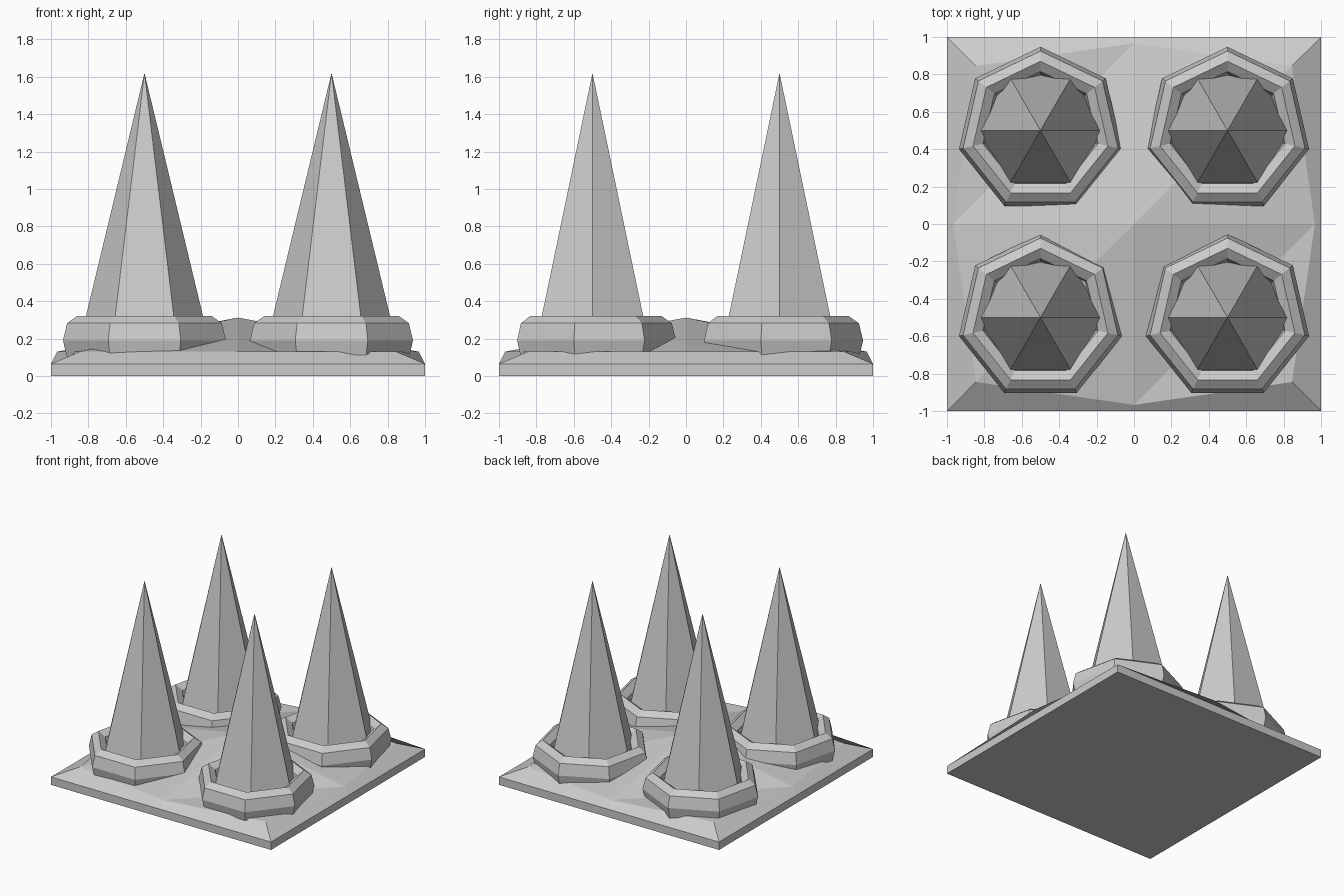
import bpy, bmesh
from math import pi, sin, cos

if "Cube" in bpy.data.objects:
    bpy.data.objects.remove(bpy.data.objects["Cube"])


def make_object(name, bm):
    bmesh.ops.recalc_face_normals(bm, faces=bm.faces)
    mesh = bpy.data.meshes.new(name)
    bm.to_mesh(mesh)
    bm.free()
    obj = bpy.data.objects.new(name, mesh)
    bpy.context.collection.objects.link(obj)
    return obj


# Ground slab: square plinth, sloped rim and a low mound rising to the centre
def ground_slab():
    bm = bmesh.new()
    dirs = [(1, 0), (1, 1), (0, 1), (-1, 1), (-1, 0), (-1, -1), (0, -1), (1, -1)]

    def loop(mid, corner, z):
        return [bm.verts.new((x * (corner if x and y else mid),
                              y * (corner if x and y else mid), z)) for x, y in dirs]

    bottom, edge, rim = loop(1, 1, 0), loop(1, 1, 0.065), loop(0.967, 0.845, 0.13)
    for lower, upper in ((bottom, edge), (edge, rim)):
        for i in range(8):
            j = (i + 1) % 8
            bm.faces.new((lower[i], lower[j], upper[j], upper[i]))
    bm.faces.new(bottom[::-1])
    peak = bm.verts.new((0, 0, 0.312))
    for i in range(0, 8, 2):
        a, b, c = rim[i], rim[i + 1], rim[(i + 2) % 8]
        # all four quarters fold along the same diagonal direction
        if i in (0, 4):
            bm.faces.new((peak, a, b))
            bm.faces.new((peak, b, c))
        else:
            bm.faces.new((peak, a, c))
            bm.faces.new((a, b, c))
    make_object("ground_slab", bm)


# Seven-sided collar with an upright octagonal cross-section
def collar(x, y, name):
    bm = bmesh.new()
    loops = []
    for i in range(7):
        a = pi / 2 + i * 2 * pi / 7
        loop = []
        for k in range(8):
            t = k * pi / 4
            r = 0.37 + 0.077 * cos(t)
            loop.append(bm.verts.new((x + r * cos(a), y + r * sin(a), 0.19 + 0.13 * sin(t))))
        loops.append(loop)
    for i in range(7):
        p, q = loops[i], loops[(i + 1) % 7]
        for k in range(8):
            m = (k + 1) % 8
            bm.faces.new((p[k], q[k], q[m], p[m]))
    make_object(name, bm)


# Six-sided spike, its foot sunk into the slab
def spike(x, y, name):
    bm = bmesh.new()
    foot = [bm.verts.new((x + 0.366 * cos(i * pi / 3), y + 0.366 * sin(i * pi / 3), 0.1))
            for i in range(6)]
    tip = bm.verts.new((x, y, 1.62))
    for i in range(6):
        bm.faces.new((foot[i], foot[(i + 1) % 6], tip))
    bm.faces.new(foot[::-1])
    make_object(name, bm)


ground_slab()
for side, x in (("left", -0.5), ("right", 0.5)):
    for end, y in (("front", -0.5), ("back", 0.5)):
        collar(x, y, f"collar_{end}_{side}")
        spike(x, y, f"spike_{end}_{side}")
